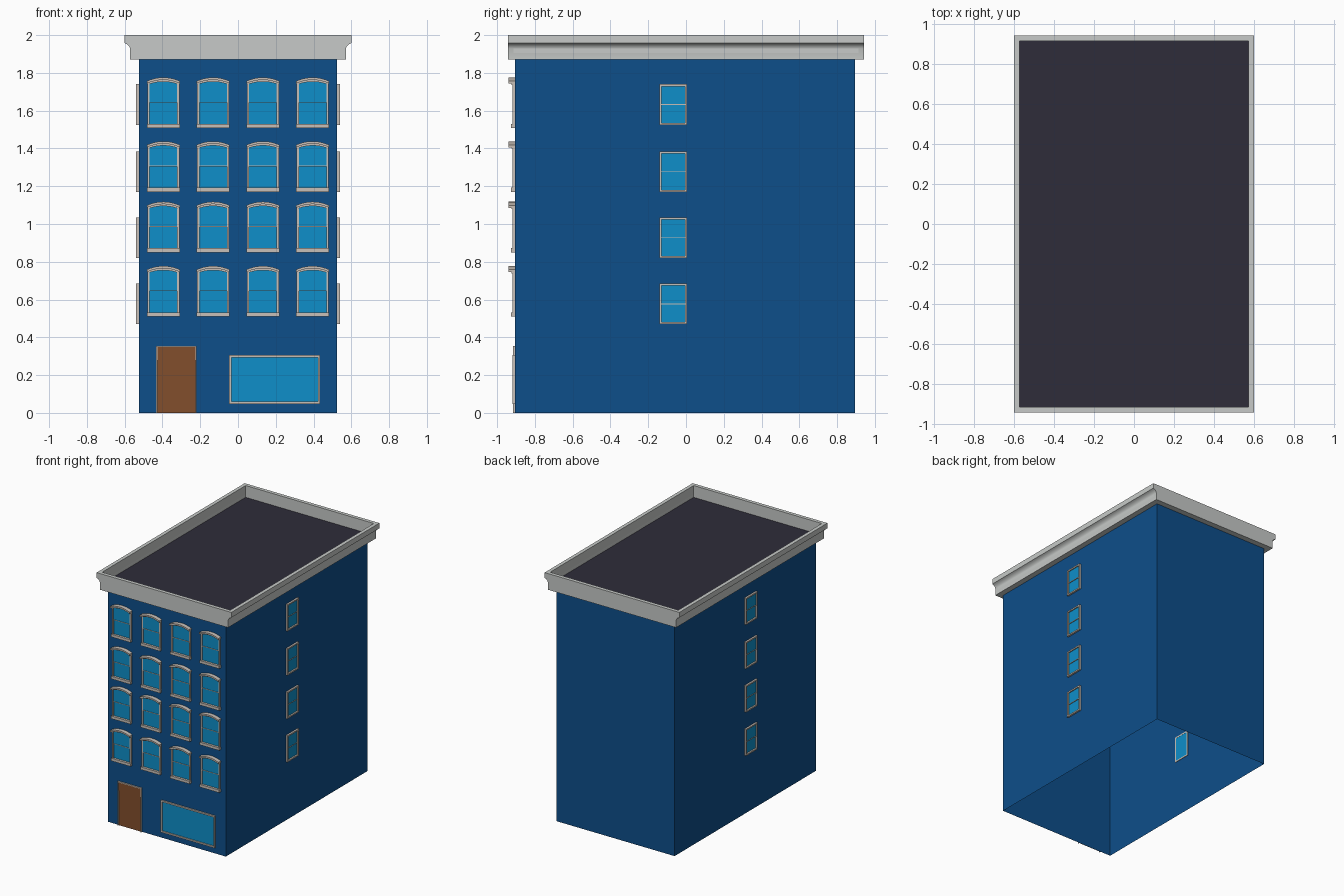
import bpy, bmesh, math

if "Cube" in bpy.data.objects:
    bpy.data.objects.remove(bpy.data.objects["Cube"])


def material(name, r, g, b):
    lin = [((c / 255 + 0.055) / 1.055) ** 2.4 if c > 10 else c / 255 / 12.92 for c in (r, g, b)]
    m = bpy.data.materials.new(name)
    m.diffuse_color = (*lin, 1)
    m.use_nodes = True
    m.node_tree.nodes["Principled BSDF"].inputs["Base Color"].default_value = m.diffuse_color
    return m


WALL = material("wall_blue", 13, 78, 138)
GLASS = material("glass_blue", 14, 143, 202)
TRIM = material("trim_grey", 200, 192, 184)
STONE = material("cornice_grey", 199, 202, 200)
ROOF = material("roof_dark", 46, 44, 58)
WOOD = material("door_brown", 130, 78, 44)


def prism(bm, pts, y0, y1, mat=0):
    """Polygon in x-z, extruded from y0 to y1; returns its faces."""
    a = [bm.verts.new((x, y0, z)) for x, z in pts]
    b = [bm.verts.new((x, y1, z)) for x, z in pts]
    n = len(pts)
    faces = [bm.faces.new(a), bm.faces.new(b[::-1])]
    for i in range(n):
        j = (i + 1) % n
        faces.append(bm.faces.new((a[j], a[i], b[i], b[j])))
    for f in faces:
        f.material_index = mat
    return faces


def rect(x0, x1, z0, z1):
    return [(x0, z0), (x1, z0), (x1, z1), (x0, z1)]


def arc(w, side, mid, n=10):
    """Arched line from right to left."""
    return [(w * (1 - 2 * i / n), side + (mid - side) * (1 - (1 - 2 * i / n) ** 2)) for i in range(n + 1)]


def mesh_from(bm, name, mats):
    bmesh.ops.recalc_face_normals(bm, faces=bm.faces[:])
    me = bpy.data.meshes.new(name)
    bm.to_mesh(me)
    bm.free()
    for m in mats:
        me.materials.append(m)
    return me


def place(name, me, loc=(0, 0, 0), rot=0):
    ob = bpy.data.objects.new(name, me)
    ob.location = loc
    ob.rotation_euler = (0, 0, rot)
    bpy.context.collection.objects.link(ob)
    return ob


def framed(bm, w, h, t, depth, back):
    """Four-bar frame round a rectangle, origin at bottom centre."""
    for r in (rect(-w, -w + t, 0, h), rect(w - t, w, 0, h),
              rect(-w + t, w - t, 0, t), rect(-w + t, w - t, h - t, h)):
        prism(bm, r, back, -depth)


FRONT, BACK, SIDE = -0.905, 0.895, 0.525

# Walls: open shell without floor
bm = bmesh.new()
faces = prism(bm, rect(-SIDE, SIDE, 0, 1.88), FRONT, BACK)
bmesh.ops.recalc_face_normals(bm, faces=bm.faces[:])
bmesh.ops.delete(bm, geom=[f for f in bm.faces if abs(f.normal.z) > 0.5], context='FACES')
me = bpy.data.meshes.new("walls")
bm.to_mesh(me)
bm.free()
me.materials.append(WALL)
place("walls", me)

# Cornice: moulded section run front to back, with sunken roof
right = [(0.571, 1.87), (0.571, 1.928), (0.576, 1.941), (0.587, 1.952), (0.600, 1.958), (0.600, 2.0)]
bm = bmesh.new()
prism(bm, right + [(-x, z) for x, z in reversed(right)], -0.942, 0.942)
bmesh.ops.recalc_face_normals(bm, faces=bm.faces[:])
top = max(bm.faces, key=lambda f: f.calc_center_median().z)
bmesh.ops.inset_region(bm, faces=[top], thickness=0.041)
new = bmesh.ops.extrude_face_region(bm, geom=[top])["geom"]
bmesh.ops.translate(bm, verts=[v for v in new if isinstance(v, bmesh.types.BMVert)], vec=(0, 0, -0.095))
for f in new:
    if isinstance(f, bmesh.types.BMFace):
        f.material_index = 1
if top.is_valid:
    bm.faces.remove(top)
cornice = place("cornice_and_roof", mesh_from(bm, "cornice_and_roof", [STONE, ROOF]))
bpy.context.view_layer.objects.active = cornice
cornice.select_set(True)
bpy.ops.object.shade_smooth_by_angle(angle=math.radians(50))

# Arched front window
bm = bmesh.new()
E = -0.001
prism(bm, rect(-0.074, 0.074, 0.02, 0.137), E, -0.004, 1)                                   # lower pane
prism(bm, [(-0.074, 0.137), (0.074, 0.137)] + arc(0.074, 0.235, 0.25), E, -0.008, 1)        # upper pane
prism(bm, rect(-0.073, 0.073, 0.135, 0.139), E, -0.012)                                     # meeting rail
for s in (-1, 1):
    prism(bm, rect(*sorted((s * 0.085, s * 0.073)), 0.02, 0.243), E, -0.014)                # jambs
prism(bm, rect(-0.087, 0.087, 0, 0.022), E, -0.022)                                         # sill
prism(bm, arc(0.084, 0.240, 0.256) + arc(0.084, 0.229, 0.245)[::-1], E, -0.018)             # arched head
prism(bm, arc(0.087, 0.249, 0.268) + arc(0.087, 0.236, 0.255)[::-1], E, -0.034)             # hood
arched = mesh_from(bm, "front_window", [TRIM, GLASS])
for r, z in enumerate((0.51, 0.85, 1.17, 1.508)):
    for c, x in enumerate((-0.395, -0.132, 0.132, 0.395)):
        place(f"front_window_{r + 1}_{c + 1}", arched, (x, FRONT, z))

# Plain side window, glass shows inside as well
bm = bmesh.new()
prism(bm, rect(-0.063, 0.063, 0.01, 0.107), 0.003, -0.003, 1)
prism(bm, rect(-0.063, 0.063, 0.107, 0.206), 0.003, -0.006, 1)
prism(bm, rect(-0.063, 0.063, 0.105, 0.109), 0.002, -0.010)
framed(bm, 0.073, 0.215, 0.011, 0.015, 0.004)
plain = mesh_from(bm, "side_window", [TRIM, GLASS])
for r, z in enumerate((0.47, 0.82, 1.17, 1.525)):
    for side, s in (("right", 1), ("left", -1)):
        place(f"{side}_window_{r + 1}", plain, (s * SIDE, -0.068, z), s * math.pi / 2)

# Shop window
bm = bmesh.new()
prism(bm, rect(-0.23, 0.23, 0.01, 0.25), E, -0.004, 1)
framed(bm, 0.241, 0.258, 0.012, 0.013, E)
place("shop_window", mesh_from(bm, "shop_window", [TRIM, GLASS]), (0.194, FRONT, 0.048))

# Door with thin frame and transom line
bm = bmesh.new()
prism(bm, rect(-0.101, 0.101, 0, 0.28), E, -0.003, 1)
prism(bm, rect(-0.101, 0.101, 0.28, 0.35), E, -0.007, 1)
for s in (-1, 1):
    prism(bm, rect(*sorted((s * 0.107, s * 0.1)), 0, 0.355), E, -0.012)
prism(bm, rect(-0.1, 0.1, 0.348, 0.355), E, -0.012)
place("door", mesh_from(bm, "door", [TRIM, WOOD]), (-0.326, FRONT, 0))
